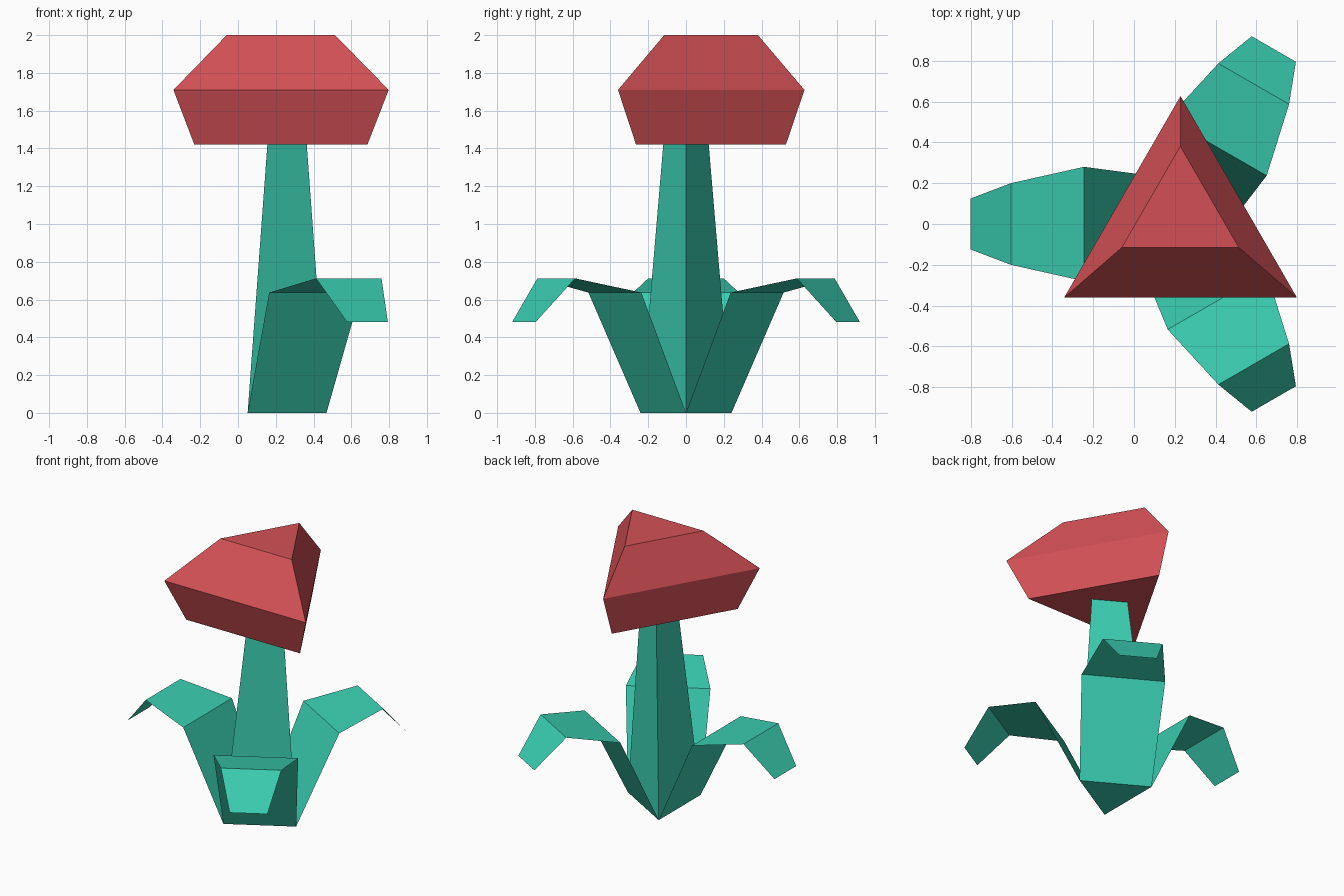
import bpy, math
from mathutils import Matrix, Vector

cube = bpy.data.objects.get("Cube")
if cube:
    bpy.data.objects.remove(cube, do_unlink=True)


def make_material(name, rgb):
    mat = bpy.data.materials.new(name)
    mat.use_nodes = True
    colour = (*rgb, 1)
    mat.diffuse_color = colour
    mat.node_tree.nodes["Principled BSDF"].inputs["Base Color"].default_value = colour
    return mat


def make_object(name, verts, faces, mat):
    mesh = bpy.data.meshes.new(name)
    mesh.from_pydata(verts, [], faces)
    mesh.materials.append(mat)
    obj = bpy.data.objects.new(name, mesh)
    bpy.context.collection.objects.link(obj)
    return obj


def triangle_loft(name, rings, turn, mat):
    """Closed solid through triangular rings (x, y, z, radius), first corner at turn."""
    verts = []
    for x, y, z, radius in rings:
        for k in range(3):
            a = turn + math.tau * k / 3
            verts.append((x + radius * math.cos(a), y + radius * math.sin(a), z))
    faces = [(2, 1, 0)]
    for r in range(0, len(verts) - 3, 3):
        for k in range(3):
            n = (k + 1) % 3
            faces.append((r + k, r + n, r + 3 + n, r + 3 + k))
    last = len(verts) - 3
    faces.append((last, last + 1, last + 2))
    return make_object(name, verts, faces, mat)


def leaf(name, profile, angle, centre, mat):
    """Bent sheet through (distance, height, half width) stations, turned about the stem."""
    turn = Matrix.Rotation(angle, 3, "Z")
    verts = []
    for dist, z, half in profile:
        for side in (-half, half):
            verts.append(centre + turn @ Vector((dist, side, z)))
    faces = [(i, i + 2, i + 3, i + 1) for i in range(0, len(verts) - 2, 2)]
    return make_object(name, verts, faces, mat)


green = make_material("leaf green", (0.042, 0.61, 0.435))
red = make_material("petal red", (0.65, 0.081, 0.092))

# Tapering three-sided stem
triangle_loft("stem", [(0.19, 0, 0, 0.278), (0.225, 0, 1.42, 0.139)], 0, green)

# Leaning three-sided flower head
triangle_loft("flower_head", [(0.227, 0, 1.42, 0.529),
                              (0.228, -0.031, 1.71, 0.658),
                              (0.227, 0.05, 2.0, 0.331)], math.pi / 2, red)

# Three drooping leaves growing from the base edges
leaf_profile = [(0.139, 0, 0.241), (0.435, 0.637, 0.28),
                (0.793, 0.712, 0.2), (0.99, 0.482, 0.125)]
for label, degrees in (("right", 180), ("front", -60), ("back", 60)):
    leaf(label + "_leaf", leaf_profile, math.radians(degrees), Vector((0.19, 0, 0)), green)
